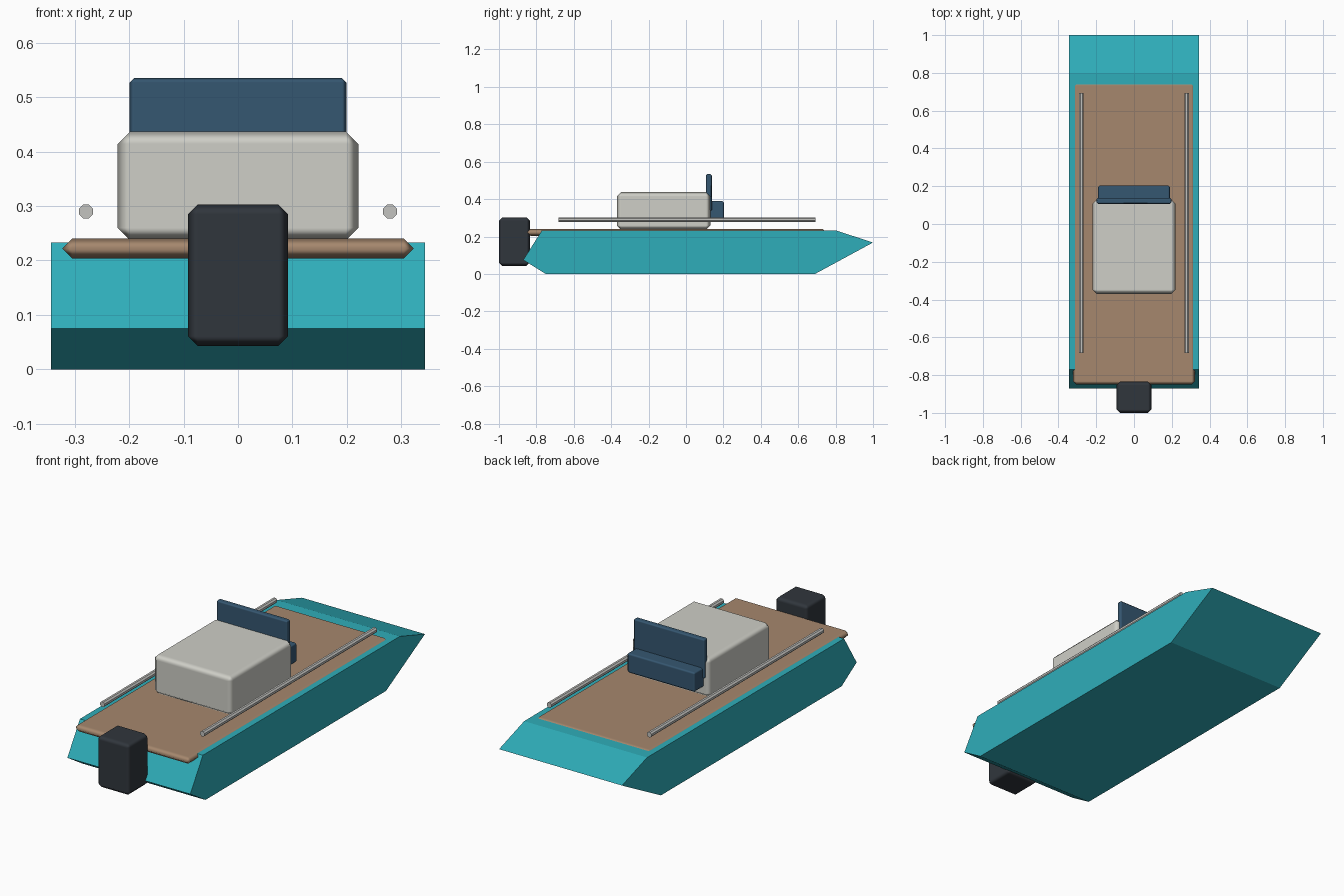
import bpy
import bmesh
import math
from mathutils import Matrix

cube = bpy.data.objects.get("Cube")
if cube:
    bpy.data.objects.remove(cube, do_unlink=True)


def material(name, rgb):
    mat = bpy.data.materials.new(name)
    mat.use_nodes = True
    color = (*rgb, 1.0)
    mat.diffuse_color = color
    mat.node_tree.nodes["Principled BSDF"].inputs["Base Color"].default_value = color
    return mat


teal = material("teal_hull", (0.028, 0.42, 0.49))
wood = material("deck_wood", (0.38, 0.245, 0.155))
cream = material("cabin_off_white", (0.62, 0.62, 0.57))
navy = material("seat_blue", (0.036, 0.095, 0.165))
charcoal = material("motor_charcoal", (0.03, 0.037, 0.046))
steel = material("rail_grey", (0.55, 0.55, 0.53))


def finish(bm, name, mat):
    bmesh.ops.recalc_face_normals(bm, faces=bm.faces[:])
    mesh = bpy.data.meshes.new(name)
    bm.to_mesh(mesh)
    bm.free()
    mesh.materials.append(mat)
    obj = bpy.data.objects.new(name, mesh)
    bpy.context.collection.objects.link(obj)
    return obj


def chamfered_box(name, half_x, y_range, z_range, chamfer, mat):
    """Box centred on x with chamfered edges and softened shading."""
    (y0, y1), (z0, z1) = y_range, z_range
    bm = bmesh.new()
    place = Matrix.Translation((0, (y0 + y1) / 2, (z0 + z1) / 2))
    size = Matrix.Diagonal((2 * half_x, y1 - y0, z1 - z0, 1))
    bmesh.ops.create_cube(bm, size=1, matrix=place @ size)
    obj = finish(bm, name, mat)
    obj.data.shade_smooth()
    bevel = obj.modifiers.new("chamfer", "BEVEL")
    bevel.width = chamfer
    bevel.segments = 1
    bevel.harden_normals = True
    return obj


# Hull: side profile extruded across the beam
profile = [(-0.87, 0.075), (-0.75, 0), (0.69, 0),
           (1.0, 0.168), (0.80, 0.233), (-0.77, 0.233)]
bm = bmesh.new()
side = bm.faces.new([bm.verts.new((-0.343, y, z)) for y, z in profile])
extruded = bmesh.ops.extrude_face_region(bm, geom=[side], use_keep_orig=True)
bmesh.ops.translate(bm, vec=(0.686, 0, 0),
                    verts=[g for g in extruded["geom"] if isinstance(g, bmesh.types.BMVert)])
finish(bm, "hull", teal)

# Deck, cabin, seat and motor
chamfered_box("deck", 0.322, (-0.85, 0.75), (0.204, 0.24), 0.0175, wood)
chamfered_box("cabin", 0.221, (-0.37, 0.13), (0.237, 0.437), 0.023, cream)
chamfered_box("seat_back", 0.199, (0.107, 0.138), (0.335, 0.535), 0.008, navy)
chamfered_box("seat_cushion", 0.19, (0.108, 0.203), (0.29, 0.39), 0.009, navy)
chamfered_box("outboard_motor", 0.092, (-1.0, -0.835), (0.043, 0.303), 0.018, charcoal)

# Side rails
for x, side_name in ((0.279, "left"), (-0.279, "right")):
    bm = bmesh.new()
    place = Matrix.Translation((x, 0.005, 0.29)) @ Matrix.Rotation(math.pi / 2, 4, "X")
    place = place @ Matrix.Rotation(math.pi / 8, 4, "Z")
    bmesh.ops.create_cone(bm, cap_ends=True, segments=8, radius1=0.0138,
                          radius2=0.0138, depth=1.375, matrix=place)
    finish(bm, side_name + "_rail", steel)
